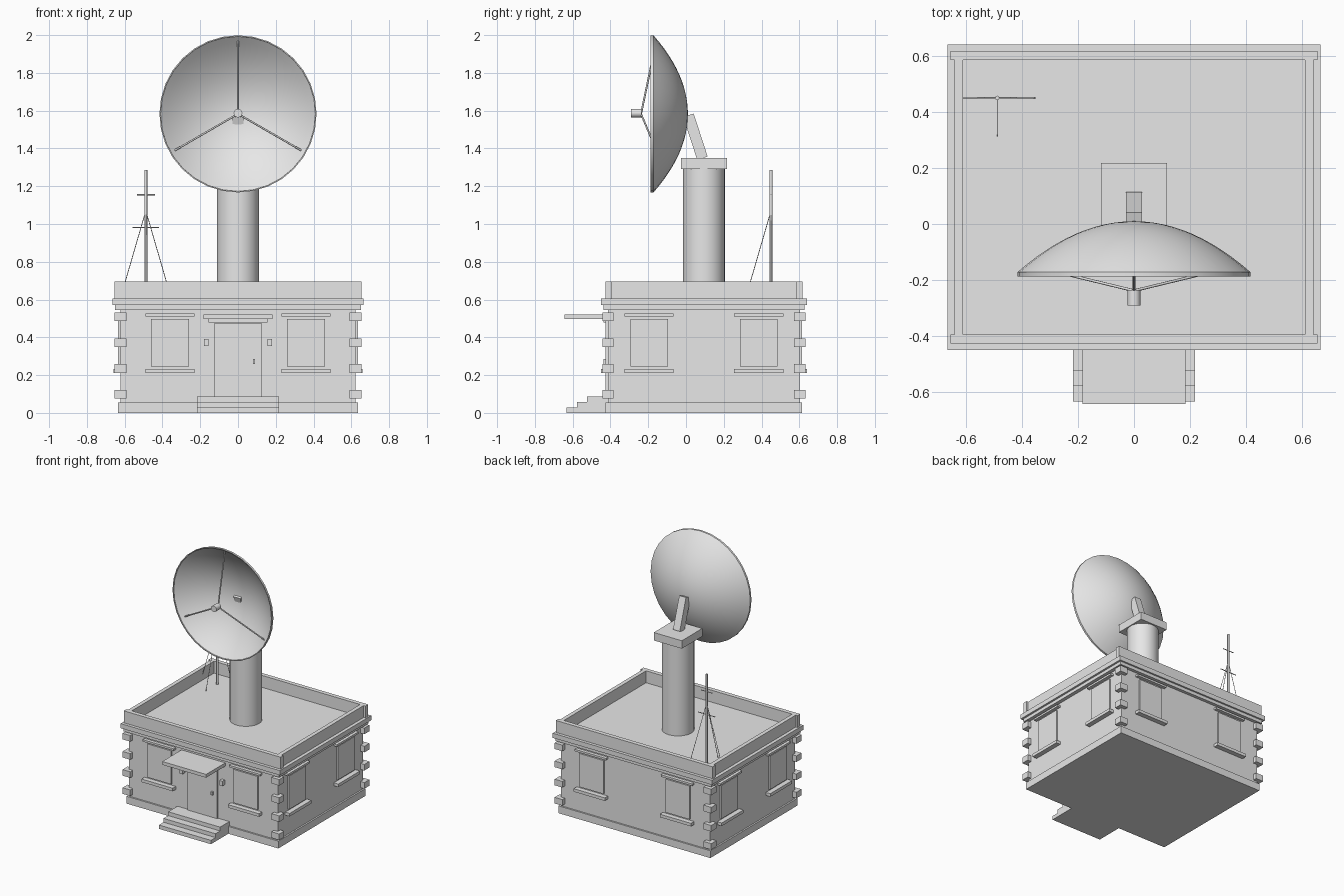
import bpy, bmesh
from math import radians, cos, sin, pi
from mathutils import Vector

if "Cube" in bpy.data.objects:
    bpy.data.objects.remove(bpy.data.objects["Cube"])

grey = bpy.data.materials.new("light_grey")
grey.use_nodes = True
grey.diffuse_color = (0.8, 0.8, 0.8, 1)
grey.node_tree.nodes["Principled BSDF"].inputs["Base Color"].default_value = grey.diffuse_color

CY = 0.095           # centre of the building in y
HX, HY = 0.622, 0.508  # wall half sizes
ROOF = 0.605


def finish(name):
    ob = bpy.context.object
    ob.name = name
    ob.data.materials.append(grey)
    return ob


def box(name, x, y, z):
    """Box from (low, high) pairs on each axis."""
    mid = [(a + b) / 2 for a, b in (x, y, z)]
    bpy.ops.mesh.primitive_cube_add(size=1, location=mid)
    ob = finish(name)
    ob.scale = [b - a for a, b in (x, y, z)]
    return ob


def slab(name, hx, hy, z):
    return box(name, (-hx, hx), (CY - hy, CY + hy), z)


def rod(name, a, b, radius, sides=8):
    a, b = Vector(a), Vector(b)
    d = b - a
    bpy.ops.mesh.primitive_cylinder_add(vertices=sides, radius=radius, depth=d.length,
                                        location=(a + b) / 2)
    ob = finish(name)
    ob.rotation_euler = d.to_track_quat("Z", "Y").to_euler()
    bpy.ops.object.shade_smooth_by_angle(angle=radians(50))
    return ob


# Building body
slab("plinth", HX + 0.012, HY + 0.012, (0, 0.055))
slab("walls", HX, HY, (0.055, 0.55))
slab("lower_cornice", 0.65, 0.532, (0.545, 0.57))
slab("upper_cornice", 0.665, 0.545, (0.57, ROOF))

# Parapet around the flat roof
for s, side in ((-1, "front"), (1, "back")):
    box(side + "_parapet", (-0.655, 0.655), sorted((CY + s * 0.49, CY + s * 0.522)), (ROOF, 0.695))
for s, side in ((-1, "right"), (1, "left")):
    box(side + "_parapet", sorted((s * 0.61, s * 0.64)), (CY - 0.49, CY + 0.49), (ROOF, 0.695))

# Corner stones
for sx in (-1, 1):
    for sy in (-1, 1):
        for i in range(4):
            x, y, z = sx * HX, CY + sy * HY, 0.075 + i * 0.137
            box("corner_stone", (x - 0.032, x + 0.032), (y - 0.03, y + 0.03), (z, z + 0.046))


def wall_piece(name, along_x, sign, centre, half, out, z):
    """Box standing out from one of the four walls."""
    run = (centre - half, centre + half)
    if along_x:
        return box(name, run, sorted((CY + sign * (HY - 0.01), CY + sign * (HY + out))), z)
    return box(name, sorted((sign * (HX - 0.01), sign * (HX + out))), run, z)


# Two windows with sill and lintel on each wall
for along_x, centres in ((True, (-0.36, 0.36)), (False, (CY - 0.29, CY + 0.29))):
    for sign in (-1, 1):
        for c in centres:
            wall_piece("window", along_x, sign, c, 0.1, 0.012, (0.245, 0.497))
            wall_piece("window_sill", along_x, sign, c, 0.13, 0.037, (0.21, 0.233))
            wall_piece("window_lintel", along_x, sign, c, 0.13, 0.025, (0.511, 0.526))

# Entrance
wall_piece("door", True, -1, 0, 0.124, 0.012, (0.088, 0.475))
wall_piece("door_lintel", True, -1, 0, 0.155, 0.025, (0.478, 0.496))
wall_piece("door_handle", True, -1, 0.085, 0.006, 0.025, (0.26, 0.285))
for sx in (-1, 1):
    wall_piece("door_lamp", True, -1, sx * 0.167, 0.012, 0.03, (0.355, 0.392))
box("canopy", (-0.183, 0.183), (-0.642, -0.405), (0.496, 0.521))
for i, front in enumerate((-0.633, -0.578, -0.523)):
    box("step", (-0.217, 0.217), (front, -0.41), (i * 0.029, (i + 1) * 0.029))

# Dish pedestal
rod("column", (0, CY, ROOF - 0.01), (0, CY, 1.295), 0.111, 32)
box("column_cap", (-0.117, 0.117), (CY - 0.122, CY + 0.122), (1.29, 1.35))
arm = box("dish_arm", (-0.028, 0.028), (0.021, 0.079), (1.342, 1.582))
arm.rotation_euler.x = radians(18)

# Parabolic dish: spun profile with an outer and an inner skin
DZ, R, BACK, DEPTH = 1.583, 0.416, 0.01, 0.182
outer = [(R * i / 12, BACK - DEPTH * (i / 12) ** 2) for i in range(13)]
rim = [(R, BACK - DEPTH - 0.015), (R - 0.006, BACK - DEPTH - 0.015)]
inner = [(r * 0.985, y - 0.008) for r, y in reversed(outer)]
profile = outer + rim + inner
bm = bmesh.new()
verts = [bm.verts.new((r, y, 0)) for r, y in profile]
edges = [bm.edges.new(pair) for pair in zip(verts, verts[1:])]
bmesh.ops.spin(bm, geom=verts + edges, cent=(0, 0, 0), axis=(0, 1, 0),
               angle=2 * pi, steps=32)
bmesh.ops.remove_doubles(bm, verts=bm.verts, dist=0.0005)
bmesh.ops.recalc_face_normals(bm, faces=bm.faces)
mesh = bpy.data.meshes.new("dish")
bm.to_mesh(mesh)
bm.free()
dish = bpy.data.objects.new("dish", mesh)
bpy.context.collection.objects.link(dish)
dish.location.z = DZ
mesh.materials.append(grey)
bpy.ops.object.select_all(action="DESELECT")
dish.select_set(True)
bpy.context.view_layer.objects.active = dish
bpy.ops.object.shade_smooth_by_angle(angle=radians(35))

# Feed horn on three struts
rod("feed_horn", (0, -0.29, DZ + 0.004), (0, -0.235, DZ + 0.004), 0.023, 16)
for angle in (90, 210, 330):
    a = radians(angle)
    rod("feed_strut", (0, -0.238, DZ), (0.387 * cos(a), -0.157, DZ + 0.387 * sin(a)), 0.005)

# Radio mast with crossbars and guy wires
MX, MY = -0.488, 0.45
rod("mast", (MX, MY, ROOF), (MX, MY, 1.287), 0.008)
for z, half in ((1.155, 0.048), (0.982, 0.07)):
    rod("mast_crossbar", (MX - half, MY, z), (MX + half, MY, z), 0.003)
for dx, dy in ((-1, 0), (1, 0), (0, -1)):
    rod("guy_wire", (MX, MY, 1.07), (MX + dx * 0.135, MY + dy * 0.135, ROOF), 0.002, 6)
